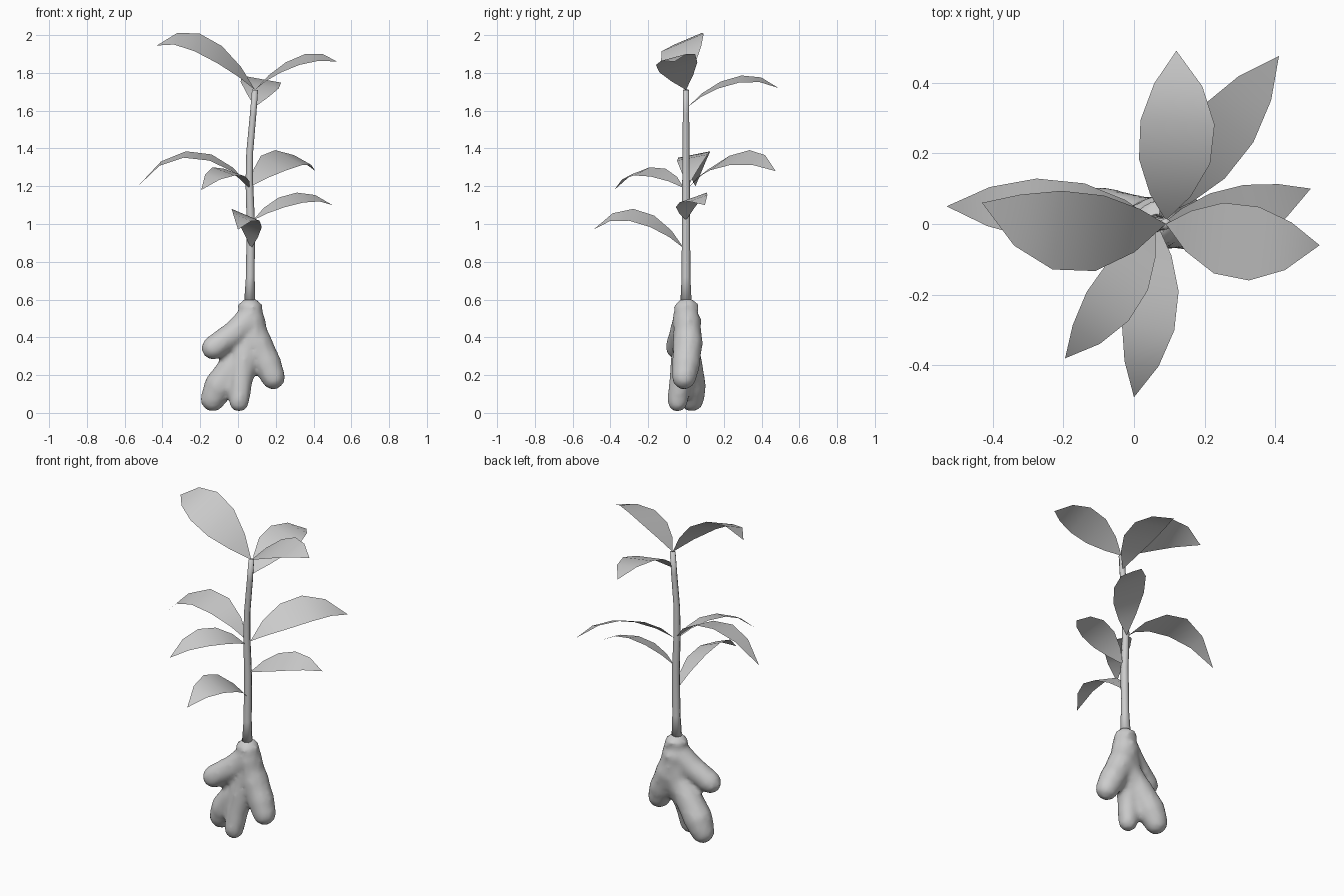
import bpy, bmesh
from mathutils import Vector

if "Cube" in bpy.data.objects:
    bpy.data.objects.remove(bpy.data.objects["Cube"])


def make_object(name, bm):
    bmesh.ops.recalc_face_normals(bm, faces=bm.faces)
    for f in bm.faces:
        f.smooth = True
    mesh = bpy.data.meshes.new(name)
    bm.to_mesh(mesh)
    bm.free()
    ob = bpy.data.objects.new(name, mesh)
    bpy.context.collection.objects.link(ob)
    return ob


def add_tube(bm, path, sides):
    """Tapered tube through (x, y, z, radius) points, capped at both ends."""
    pts = [Vector(p[:3]) for p in path]
    rings = []
    for i, p in enumerate(pts):
        d = pts[min(i + 1, len(pts) - 1)] - pts[max(i - 1, 0)]
        c = bmesh.ops.create_circle(bm, segments=sides, radius=path[i][3])["verts"]
        turn = Vector((0, 0, 1)).rotation_difference(d.normalized())
        for v in c:
            v.co = turn @ v.co + p
        rings.append(c)
    for a, b in zip(rings, rings[1:]):
        for k in range(sides):
            j = (k + 1) % sides
            bm.faces.new((a[k], a[j], b[j], b[k]))
    bm.faces.new(rings[0])
    bm.faces.new(rings[-1])


def add_limb(bm, path):
    """Tube with rounded far end."""
    a, b = Vector(path[-2][:3]), Vector(path[-1][:3])
    d, r = (b - a).normalized(), path[-1][3]
    ends = [(*(b + d * r * f), r * s) for f, s in ((0.5, 0.86), (0.82, 0.55), (0.98, 0.15))]
    add_tube(bm, path + ends, 10)


def make_leaf(name, base, tip, rise, half, bow, roll):
    """Arched, rolled blade: bow shifts the middle sideways, roll lifts the left edge."""
    base, tip = Vector(base), Vector(tip)
    d = tip - base
    left = Vector((-d.y, d.x, 0)).normalized()
    bm = bmesh.new()
    rows = []
    for t, up, w in ((0.15, 0.55, 0.55), (0.35, 0.95, 0.96), (0.58, 1.05, 1), (0.8, 0.75, 0.65)):
        mid = base + d * t + left * bow * up + Vector((0, 0, rise * up))
        side = (left + Vector((0, 0, roll))) * half * w
        rows.append((bm.verts.new(mid + side), bm.verts.new(mid - side)))
    start, end = bm.verts.new(base), bm.verts.new(tip)
    bm.faces.new((start, rows[0][1], rows[0][0]))
    for (a, b), (c, e) in zip(rows, rows[1:]):
        bm.faces.new((a, b, e, c))
    bm.faces.new((rows[-1][0], rows[-1][1], end))
    ob = make_object(name, bm)
    if ob.data.polygons[1].normal.z < 0:
        ob.data.flip_normals()


# Forked tuber, limbs fused into one skin
bm = bmesh.new()
add_limb(bm, [(0.06, 0, 0.605, 0.058), (0.06, 0, 0.575, 0.069), (0.065, 0.005, 0.49, 0.08),
              (0.1, 0.01, 0.37, 0.084), (0.155, 0, 0.26, 0.078), (0.185, -0.01, 0.19, 0.068)])
add_limb(bm, [(0.06, 0, 0.5, 0.07), (-0.02, -0.02, 0.42, 0.07), (-0.13, -0.045, 0.345, 0.066)])
add_limb(bm, [(0.07, 0.01, 0.44, 0.07), (0.035, 0.0, 0.3, 0.08),
              (0.015, -0.03, 0.16, 0.062), (0.005, -0.045, 0.06, 0.056)])
add_limb(bm, [(0.05, 0.01, 0.36, 0.06), (-0.03, 0.015, 0.24, 0.078),
              (-0.1, 0.025, 0.14, 0.084), (-0.132, 0.03, 0.075, 0.07)])
root = make_object("root", bm)
rem = root.modifiers.new("fuse", "REMESH")
rem.mode = "VOXEL"
rem.voxel_size = 0.016
rem.use_smooth_shade = True
smooth = root.modifiers.new("soften", "SMOOTH")
smooth.factor = 0.5
smooth.iterations = 6

# Slightly crooked stem
bm = bmesh.new()
add_tube(bm, [(0.062, 0, 0.58, 0.03), (0.065, 0, 0.72, 0.023), (0.068, 0, 1.0, 0.022),
              (0.06, 0, 1.22, 0.02), (0.062, 0, 1.38, 0.018), (0.08, 0, 1.58, 0.017),
              (0.09, 0, 1.71, 0.016)], 8)
make_object("stem", bm)

# Leaves: base, tip, rise, half width, bow, roll
leaves = [
    ((0.07, -0.01, 0.87), (0, -0.49, 0.97), 0.115, 0.075, 0.01, -0.42),
    ((0.08, 0, 1.02), (0.5, 0.1, 1.1), 0.07, 0.075, -0.02, 0.35),
    ((0.06, -0.01, 1.19), (-0.195, -0.38, 1.18), 0.09, 0.072, 0.015, -0.3),
    ((0.06, 0.01, 1.2), (-0.53, 0.05, 1.2), 0.16, 0.085, -0.01, -0.2),
    ((0.07, 0.02, 1.2), (0.41, 0.475, 1.28), 0.1, 0.088, 0, 0.45),
    ((0.09, 0.01, 1.62), (0.12, 0.49, 1.72), 0.085, 0.105, -0.015, 0.18),
    ((0.09, 0, 1.71), (0.525, -0.06, 1.86), 0.07, 0.105, -0.02, 0.27),
    ((0.09, 0, 1.71), (-0.43, 0.06, 1.945), 0.11, 0.112, 0.05, -0.42),
]
for i, spec in enumerate(leaves):
    make_leaf(f"leaf_{i + 1}", *spec)
